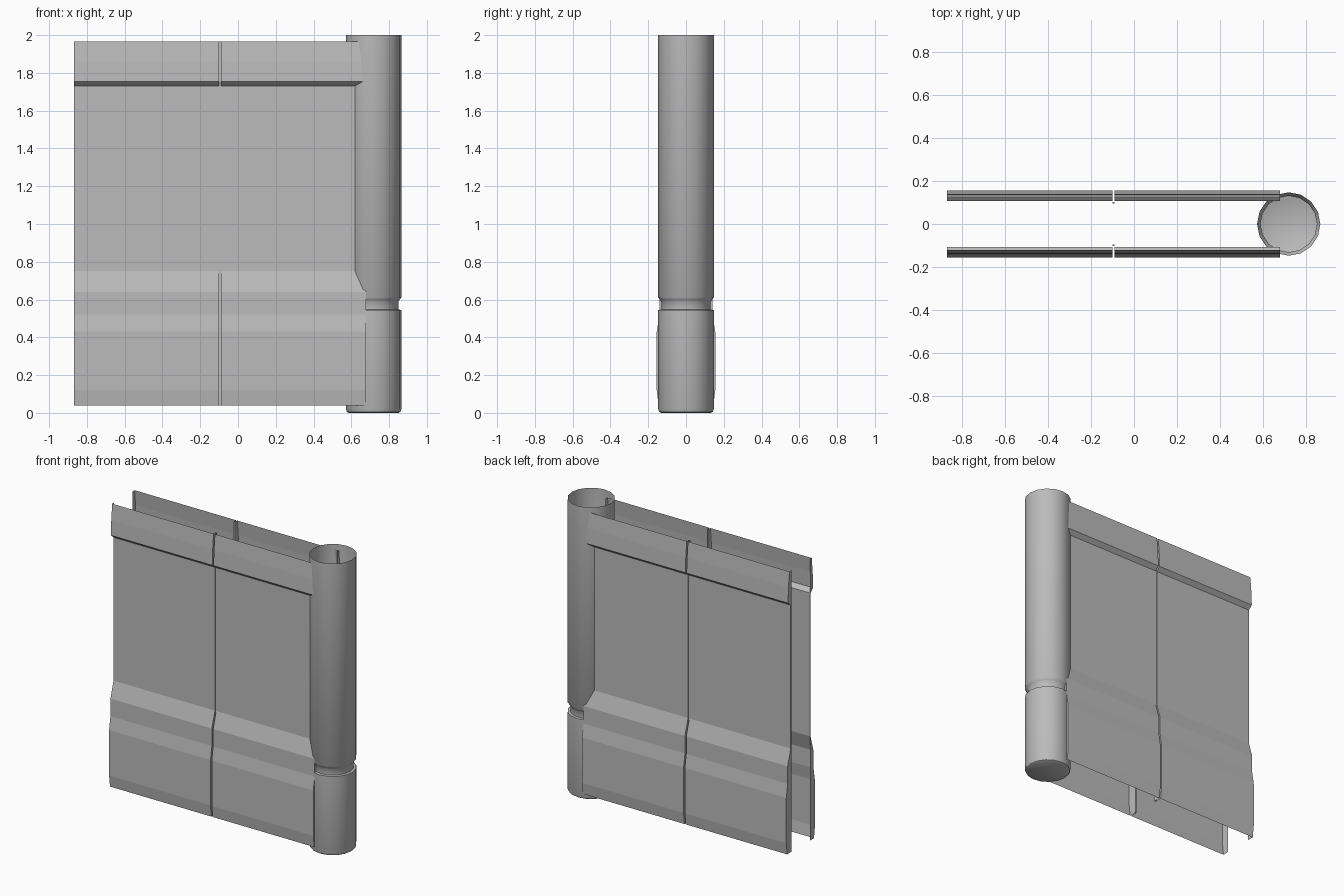
import bpy, bmesh, math

if "Cube" in bpy.data.objects:
    bpy.data.objects.remove(bpy.data.objects["Cube"])

grey = bpy.data.materials.new("warm_grey")
grey.diffuse_color = (0.5, 0.5, 0.5, 1)
grey.use_nodes = True
grey.node_tree.nodes["Principled BSDF"].inputs["Base Color"].default_value = grey.diffuse_color


def finish(bm, name, smooth=False):
    mesh = bpy.data.meshes.new(name)
    bm.to_mesh(mesh)
    bm.free()
    obj = bpy.data.objects.new(name, mesh)
    bpy.context.collection.objects.link(obj)
    mesh.materials.append(grey)
    if smooth:
        bpy.ops.object.select_all(action='DESELECT')
        bpy.context.view_layer.objects.active = obj
        obj.select_set(True)
        bpy.ops.object.shade_smooth_by_angle(angle=math.radians(35))
    return obj


# Hollow round post, open at the top, with a groove round it
POST_X, SIDES = 0.718, 16
post_profile = [(0.132, 0), (0.142, 0.006), (0.147, 0.02), (0.147, 0.545), (0.131, 0.547),
                (0.131, 0.588), (0.139, 0.600), (0.147, 0.612), (0.147, 2.0)]
bm = bmesh.new()
rings = []
for r, z in post_profile:
    rings.append([bm.verts.new((POST_X + r * math.cos(2 * math.pi * i / SIDES),
                                r * math.sin(2 * math.pi * i / SIDES), z))
                  for i in range(SIDES)])
for a, b in zip(rings, rings[1:]):
    for i in range(SIDES):
        j = (i + 1) % SIDES
        bm.faces.new((a[i], a[j], b[j], b[i]))
bm.faces.new(rings[0][::-1])
finish(bm, "round_post", smooth=True)

# Outer outline of a wall panel: depth from the centre plane, height
panel_profile = [(0.145, 0.04), (0.155, 0.12), (0.155, 0.43), (0.140, 0.52),
                 (0.140, 0.64), (0.107, 0.75), (0.107, 1.73), (0.136, 1.755),
                 (0.131, 1.86), (0.121, 1.965)]
INNER = 0.100


def wall_panel(name, side, x0, x1):
    """Thin profiled sheet with a flange folded inward at each end."""
    bm = bmesh.new()
    ends = []
    for x in (x0, x1):
        outer = [bm.verts.new((x, side * d, z)) for d, z in panel_profile]
        inner = [bm.verts.new((x, side * INNER, z)) for d, z in panel_profile]
        for k in range(len(outer) - 1):
            bm.faces.new((outer[k], outer[k + 1], inner[k + 1], inner[k]))
        ends.append(outer)
    a, b = ends
    for k in range(len(a) - 1):
        bm.faces.new((a[k], b[k], b[k + 1], a[k + 1]))
    bmesh.ops.recalc_face_normals(bm, faces=bm.faces)
    # make the long face point away from the centre plane
    bm.normal_update()
    if bm.faces[-1:][0].normal.y * side < 0:
        bmesh.ops.reverse_faces(bm, faces=bm.faces)
    finish(bm, name)


def joint_strip(name, side):
    """Narrow backing strip closing the gap between two panels."""
    bm = bmesh.new()
    bmesh.ops.create_cube(bm, size=1)
    z0, z1 = panel_profile[0][1], panel_profile[-1][1]
    for v in bm.verts:
        v.co.x = -0.095 + v.co.x * 0.009
        v.co.y = side * 0.099 + v.co.y * 0.008
        v.co.z = (z0 + z1) / 2 + v.co.z * (z1 - z0)
    finish(bm, name)


# Front and back walls, two panels each
for label, side in (("front", -1), ("back", 1)):
    wall_panel(label + "_panel_left", side, -0.867, -0.100)
    wall_panel(label + "_panel_right", side, -0.090, 0.678)
    joint_strip(label + "_joint_strip", side)
